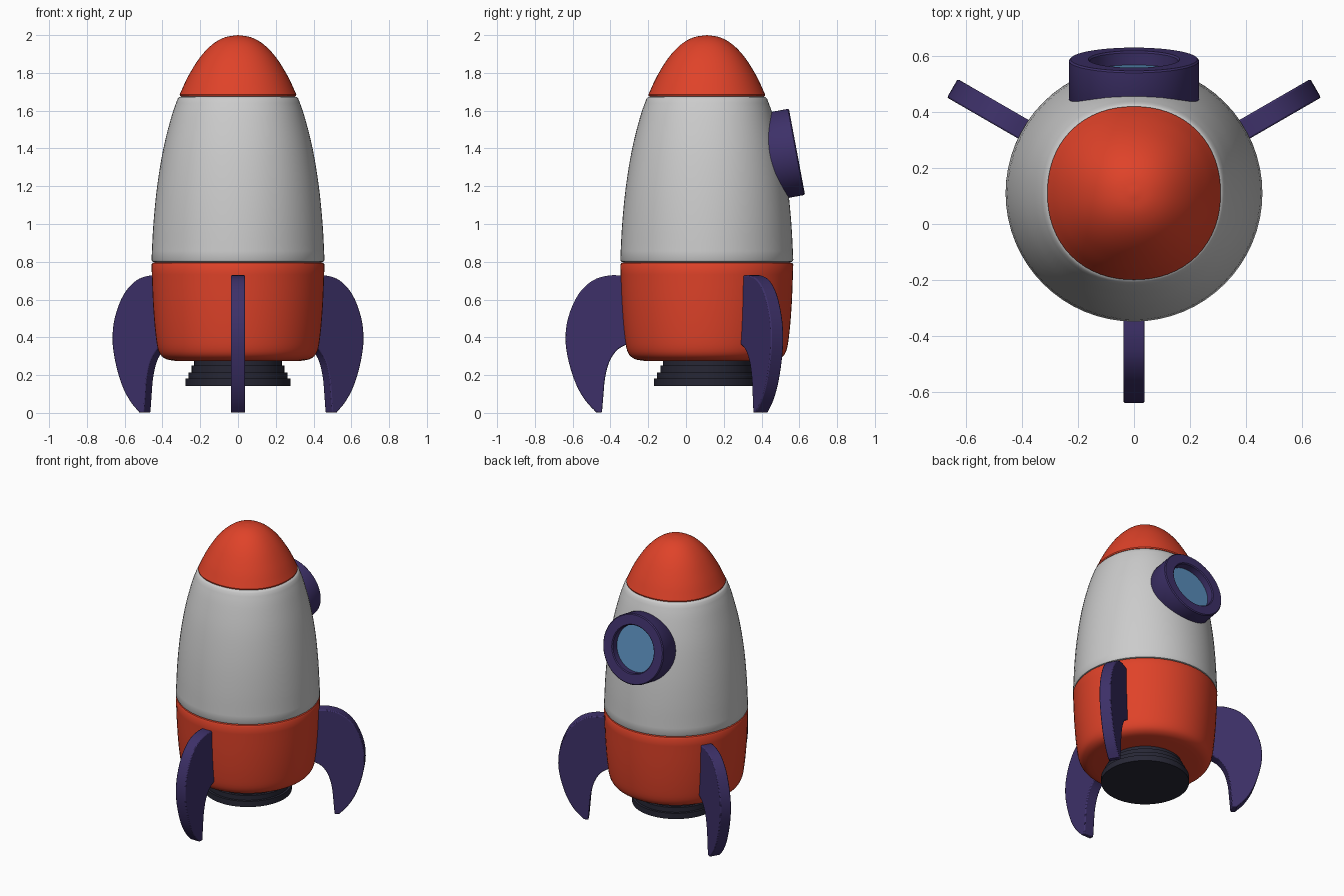
import bpy, bmesh, math
from mathutils import Vector, Matrix

if "Cube" in bpy.data.objects:
    bpy.data.objects.remove(bpy.data.objects["Cube"])

AXIS_Y = 0.11   # the hull axis sits behind the origin
SEG = 64


def material(name, rgb):
    m = bpy.data.materials.new(name)
    m.diffuse_color = (*rgb, 1)
    m.use_nodes = True
    m.node_tree.nodes["Principled BSDF"].inputs["Base Color"].default_value = m.diffuse_color
    return m


RED = material("red", (0.74, 0.055, 0.022))
PURPLE = material("purple", (0.047, 0.03, 0.14))
DARK = material("dark", (0.02, 0.02, 0.035))
BLUE = material("blue", (0.1, 0.27, 0.5))


def smooth_curve(pts, steps=4):
    """Catmull-Rom curve through an open list of 2D points."""
    p = [Vector(q) for q in pts]
    p = [2 * p[0] - p[1]] + p + [2 * p[-1] - p[-2]]
    out = []
    for a, b, c, d in zip(p, p[1:], p[2:], p[3:]):
        for i in range(steps):
            t = i / steps
            out.append(0.5 * (2 * b + (c - a) * t + (2 * a - 5 * b + 4 * c - d) * t * t
                              + (3 * b - a - 3 * c + d) * t ** 3))
    return [(max(v.x, 0), v.y) for v in out] + [tuple(pts[-1])]


def finish(name, bm, mat, matrix, angle=35):
    bmesh.ops.remove_doubles(bm, verts=bm.verts, dist=1e-5)
    bmesh.ops.recalc_face_normals(bm, faces=bm.faces)
    me = bpy.data.meshes.new(name)
    bm.to_mesh(me)
    bm.free()
    ob = bpy.data.objects.new(name, me)
    bpy.context.collection.objects.link(ob)
    ob.matrix_world = matrix
    if mat:
        me.materials.append(mat)
    bpy.ops.object.select_all(action='DESELECT')
    bpy.context.view_layer.objects.active = ob
    ob.select_set(True)
    bpy.ops.object.shade_smooth_by_angle(angle=math.radians(angle))
    return ob


def lathe(name, profile, mat, matrix=Matrix.Translation((0, AXIS_Y, 0)), square=None):
    """Spin (radius, z); square(z) gives the superellipse exponent of the section."""
    bm = bmesh.new()
    rings = []
    for r, z in profile:
        n = square(z) if square else 2
        ring = []
        for i in range(SEG):
            a = 2 * math.pi * i / SEG
            c, s = math.cos(a), math.sin(a)
            k = r / (abs(c) ** n + abs(s) ** n) ** (1 / n)
            ring.append(bm.verts.new((k * c, k * s, z)))
        rings.append(ring)
    for lo, hi in zip(rings, rings[1:]):
        for i in range(SEG):
            j = (i + 1) % SEG
            bm.faces.new((lo[i], lo[j], hi[j], hi[i]))
    return finish(name, bm, mat, matrix)


def squareness(z):
    return 2 + 0.15 * min(1, max(0, (z - 0.9) / 0.75))


# Hull: three shells separated by fine rounded seams
lathe("lower_hull",
      [(0, 0.275)] + smooth_curve([(0.33, 0.275), (0.385, 0.287), (0.42, 0.325), (0.437, 0.42),
                                   (0.45, 0.58), (0.458, 0.785)])
      + [(0.453, 0.793), (0.44, 0.797), (0, 0.797)], RED)
lathe("upper_hull",
      [(0, 0.797), (0.44, 0.797), (0.453, 0.801)]
      + smooth_curve([(0.458, 0.81), (0.448, 1.0), (0.428, 1.2), (0.395, 1.4),
                      (0.352, 1.57), (0.32, 1.662)])
      + [(0.311, 1.672), (0.295, 1.676), (0, 1.676)], None, square=squareness)
lathe("nose_cone",
      [(0, 1.675), (0.295, 1.675), (0.307, 1.677)]
      + smooth_curve([(0.309, 1.685), (0.265, 1.78), (0.203, 1.88), (0.137, 1.95),
                      (0.07, 1.988), (0, 2.0)]), RED, square=squareness)

# Stepped engine nozzle
steps = [(0.232, 0.29), (0.232, 0.25), (0.245, 0.25), (0.245, 0.215), (0.263, 0.215),
         (0.263, 0.182), (0.279, 0.182), (0.279, 0.142)]
lathe("engine_nozzle", [(0, 0.29)] + steps + [(0, 0.142)], DARK)

# Porthole: ring and recessed glass, tilted with the hull wall
normal = Vector((0, 0.983, 0.184))
tilt = (Matrix.Translation((0, 0.5875, 1.3825))
        @ normal.to_track_quat('Z', 'Y').to_matrix().to_4x4())
lathe("porthole_ring",
      [(0.157, -0.17), (0.225, -0.17), (0.232, -0.16), (0.232, -0.006), (0.226, 0),
       (0.163, 0), (0.157, -0.006), (0.157, -0.17)], PURPLE, tilt)
lathe("porthole_glass", [(0, -0.17), (0.159, -0.17), (0.159, -0.05), (0, -0.05)], BLUE, tilt)

# Three swept fins, outlined in (radius, z) and spread around the axis
outer = smooth_curve([(0.44, 0.73), (0.52, 0.73), (0.605, 0.703), (0.68, 0.63), (0.733, 0.51),
                      (0.748, 0.39), (0.73, 0.27), (0.69, 0.15), (0.64, 0.065), (0.585, 0.006)])
inner = smooth_curve([(0.555, 0.004), (0.547, 0.1), (0.538, 0.19), (0.515, 0.275),
                      (0.475, 0.335), (0.425, 0.365)])
outline = [(0.40, 0.73)] + outer + inner + [(0.40, 0.37)]
HALF = 0.038
for i, deg in enumerate((270, 30, 150)):
    bm = bmesh.new()
    face = bm.faces.new([bm.verts.new((r, -HALF, z)) for r, z in outline])
    ext = bmesh.ops.extrude_face_region(bm, geom=[face])
    moved = [v for v in ext['geom'] if isinstance(v, bmesh.types.BMVert)]
    bmesh.ops.translate(bm, verts=moved, vec=(0, 2 * HALF, 0))
    bmesh.ops.recalc_face_normals(bm, faces=bm.faces)
    place = (Matrix.Translation((0, AXIS_Y, -0.003))
             @ Matrix.Rotation(math.radians(deg), 4, 'Z'))
    fin = finish(f"fin_{i + 1}", bm, PURPLE, place)
    bev = fin.modifiers.new("soft_edges", 'BEVEL')
    bev.width = 0.006
    bev.segments = 2
    bev.limit_method = 'ANGLE'
    bev.angle_limit = math.radians(50)
